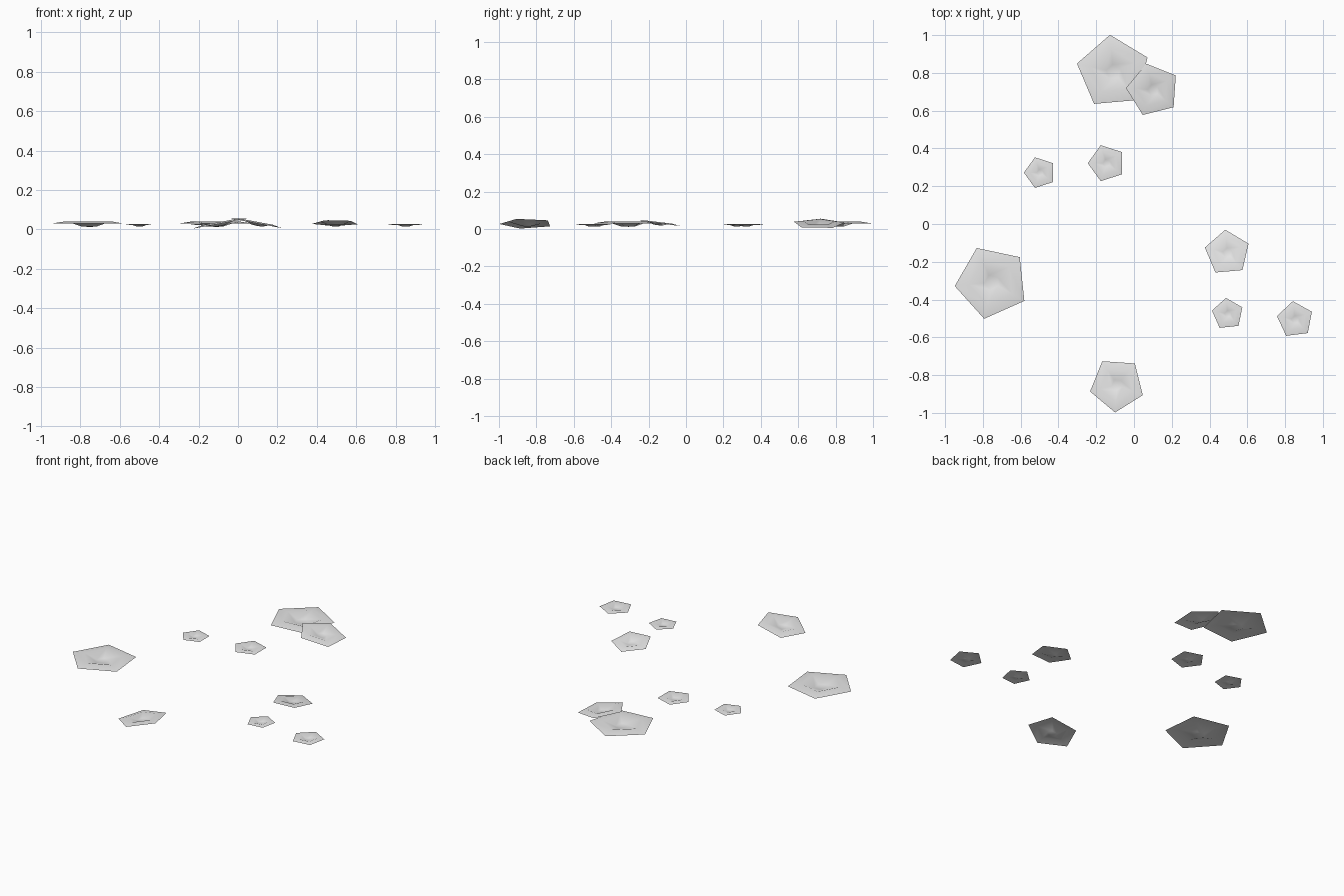
import bpy, bmesh
from math import radians, cos, sin, tau

cube = bpy.data.objects.get("Cube")
if cube:
    bpy.data.objects.remove(cube, do_unlink=True)

grey = bpy.data.materials.new("plain grey")
grey.use_nodes = True
COLOUR = (0.8, 0.8, 0.8, 1)
grey.diffuse_color = COLOUR
grey.node_tree.nodes["Principled BSDF"].inputs["Base Color"].default_value = COLOUR

# Cross-section from rim to middle: (share of radius, height as share of radius)
PROFILE = [(1.0, 0.0), (0.62, 0.06), (0.2, -0.075)]
SIDES = 5


def pad(name, x, y, z, radius, turn, slope_x=0, slope_y=0):
    """Thin five-sided leaf with a raised band and a dished middle."""
    bm = bmesh.new()

    def point(px, py, pz):
        return bm.verts.new((px, py, pz + slope_x * px + slope_y * py))

    rings = []
    for share, height in PROFILE:
        angles = [radians(turn) + tau * i / SIDES for i in range(SIDES)]
        rings.append([point(radius * share * cos(a), radius * share * sin(a),
                            radius * height) for a in angles])
    middle = point(0, 0, -0.085 * radius)
    for i in range(SIDES):
        j = (i + 1) % SIDES
        for outer, inner in zip(rings, rings[1:]):
            bm.faces.new((outer[i], outer[j], inner[j], inner[i]))
        bm.faces.new((rings[-1][i], rings[-1][j], middle))
    mesh = bpy.data.meshes.new(name)
    bm.to_mesh(mesh)
    bm.free()
    mesh.materials.append(grey)
    mesh.shade_smooth()
    obj = bpy.data.objects.new(name, mesh)
    obj.location = (x, y, z)
    bpy.context.collection.objects.link(obj)


# Large flat pads
pad("back_large_pad", -0.11, 0.805, 0.029, 0.197, 23)
pad("right_large_pad", -0.752, -0.308, 0.029, 0.198, 42)

# Medium tilted pads
pad("back_tilted_pad", 0.1, 0.71, 0.029, 0.143, 32, slope_x=-0.185)
pad("front_tilted_pad", -0.09, -0.851, 0.029, 0.147, 50, slope_x=0.185)
pad("left_tilted_pad", 0.494, -0.152, 0.031, 0.122, 23, slope_y=-0.12)

# Small flat pads
pad("back_right_small_pad", -0.498, 0.272, 0.021, 0.085, 36)
pad("back_small_pad", -0.145, 0.322, 0.022, 0.1, 36)
pad("front_left_small_pad", 0.496, -0.476, 0.021, 0.085, 24)
pad("outer_left_small_pad", 0.853, -0.506, 0.022, 0.098, 25)
